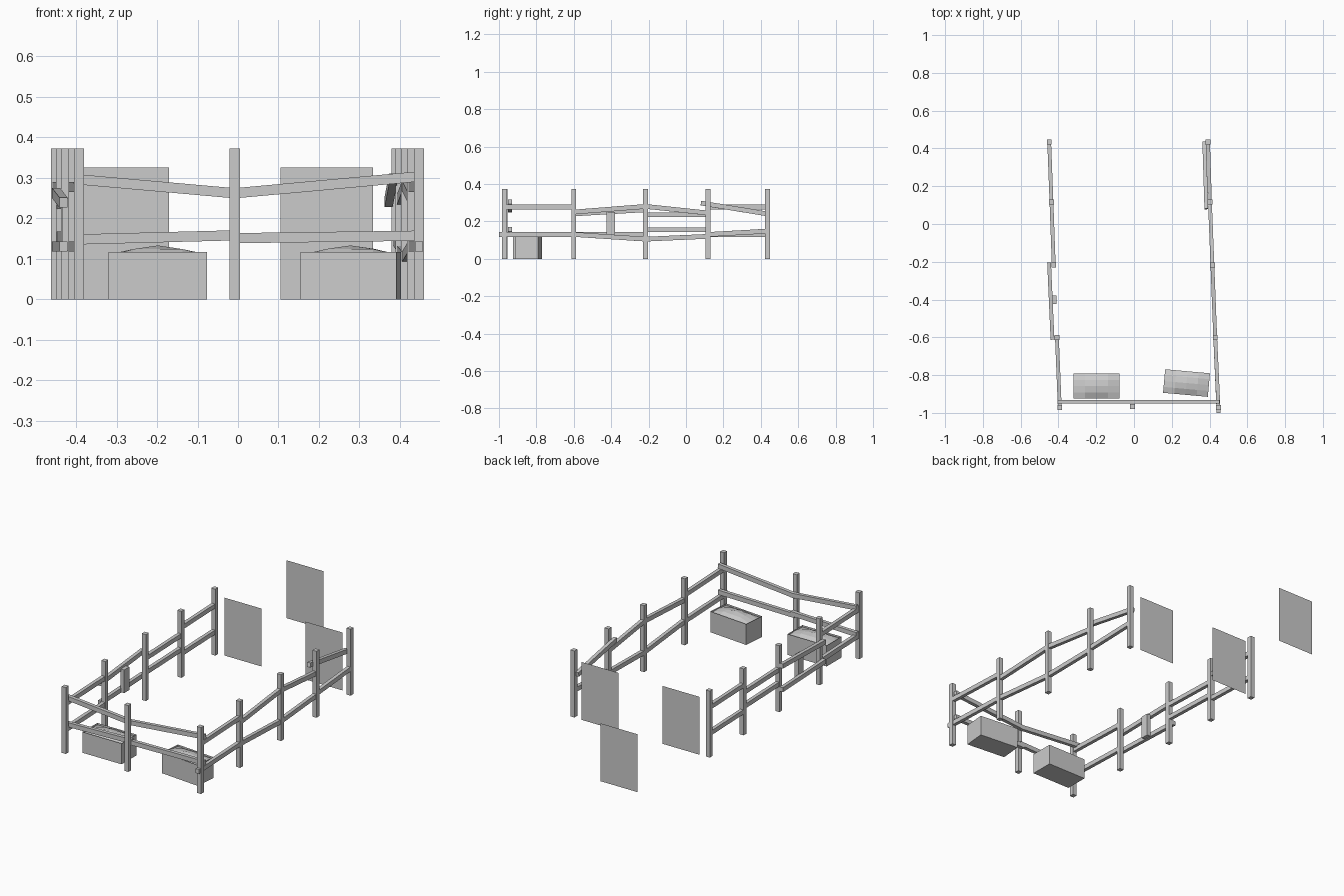
import bpy, bmesh
from mathutils import Vector, Matrix

if "Cube" in bpy.data.objects:
    bpy.data.objects.remove(bpy.data.objects["Cube"])


def finish(bm, name):
    bmesh.ops.recalc_face_normals(bm, faces=bm.faces)
    me = bpy.data.meshes.new(name)
    bm.to_mesh(me)
    bm.free()
    ob = bpy.data.objects.new(name, me)
    bpy.context.collection.objects.link(ob)
    return ob


def box(name, center, size):
    bm = bmesh.new()
    bmesh.ops.create_cube(bm, size=1)
    bmesh.ops.scale(bm, vec=size, verts=bm.verts)
    bmesh.ops.translate(bm, vec=center, verts=bm.verts)
    return finish(bm, name)


def rail(name, a, b, width=0.02, height=0.025, over=0.012):
    # square beam laid between two points, slightly overlapping its posts
    a, b = Vector(a), Vector(b)
    d = (b - a).normalized()
    a, b = a - d * over, b + d * over
    side = d.cross(Vector((0, 0, 1))).normalized()
    rot = Matrix((side, d, side.cross(d))).transposed().to_4x4()
    bm = bmesh.new()
    bmesh.ops.create_cube(bm, size=1)
    bmesh.ops.scale(bm, vec=(width, (b - a).length, height), verts=bm.verts)
    bmesh.ops.transform(bm, matrix=Matrix.Translation((a + b) / 2) @ rot, verts=bm.verts)
    return finish(bm, name)


# fence posts
POST_H = 0.373
ys = [-0.972, -0.60, -0.216, 0.117, 0.435]
left_x = [-0.393, -0.408, -0.425, -0.437, -0.449]
right_x = [0.447, 0.430, 0.415, 0.402, 0.392]
for side, xs in (("left", left_x), ("right", right_x)):
    for x, y in zip(xs, ys):
        box(side + "_post", (x, y, POST_H / 2), (0.025, 0.026, POST_H))
box("front_post", (-0.008, -0.967, POST_H / 2), (0.025, 0.026, POST_H))

# front rails, inside the posts
for z0, z1, z2, z3 in ((0.296, 0.262, 0.262, 0.303), (0.148, 0.158, 0.151, 0.157)):
    rail("front_rail", (-0.393, -0.941, z0), (-0.008, -0.941, z1))
    rail("front_rail", (-0.008, -0.941, z2), (0.442, -0.941, z3))

# side rails: (start z, end z) per bay, front to back
right_upper = [(0.277, 0.277), (0.25, 0.28), (0.28, 0.245)]
right_lower = [(0.13, 0.13), (0.13, 0.105), (0.105, 0.12), (0.13, 0.148)]
left_upper = [(0.277, 0.277), (0.24, 0.262), (0.235, 0.235), (0.277, 0.277)]
left_lower = [(0.13, 0.13), (0.13, 0.13), (0.155, 0.155), (0.13, 0.13)]
for side, xs, sets in (("left", left_x, (left_upper, left_lower)),
                       ("right", right_x, (right_upper, right_lower))):
    for zs in sets:
        for i, (z0, z1) in enumerate(zs):
            off = -0.024 if side == "left" and i == 1 else 0
            y0 = ys[i] - (0.016 if i == 0 and zs is right_lower else 0)
            rail(side + "_rail", (xs[i] + off, y0, z0), (xs[i + 1] + off, ys[i + 1], z1))

# loose rail and repair plank
rail("loose_rail", (0.383, 0.08, 0.298), (0.372, 0.435, 0.24), over=0)
box("repair_plank", (-0.422, -0.402, 0.185), (0.024, 0.045, 0.13))


# feed troughs with a mound of feed
def trough(center, size, angle):
    sx, sy = size
    place = Matrix.Translation((*center, 0)) @ Matrix.Rotation(angle, 4, 'Z')
    bm = bmesh.new()
    bmesh.ops.create_cube(bm, size=1)
    bmesh.ops.delete(bm, geom=[f for f in bm.faces if f.normal.z > 0.5], context='FACES')
    bmesh.ops.scale(bm, vec=(sx, sy, 0.117), verts=bm.verts)
    bmesh.ops.translate(bm, vec=(0, 0, 0.0585), verts=bm.verts)
    bmesh.ops.transform(bm, matrix=place, verts=bm.verts)
    finish(bm, "trough")
    bm = bmesh.new()
    bmesh.ops.create_grid(bm, x_segments=4, y_segments=4, size=0.5)
    for v in bm.verts:
        r = max(abs(v.co.x), abs(v.co.y)) * 2
        z = 0.107 + 0.026 * (1 - r)
        if abs(v.co.x) + abs(v.co.y) < 0.6 and r > 0.1:
            z += 0.004
        v.co = (v.co.x * sx, v.co.y * sy, z)
    bmesh.ops.transform(bm, matrix=place, verts=bm.verts)
    finish(bm, "feed")


trough((-0.198, -0.858), (0.243, 0.132), 0)
trough((0.278, -0.842), (0.238, 0.125), -0.09)

# flat upright cards at the rear
for x, y in ((-0.284, 0.45), (0.219, 0.45), (-0.284, 1.0)):
    bm = bmesh.new()
    hw, h = 0.114, 0.325
    bm.faces.new([bm.verts.new(p) for p in
                  ((x - hw, y, 0), (x + hw, y, 0), (x + hw, y, h), (x - hw, y, h))])
    finish(bm, "grass_card")
